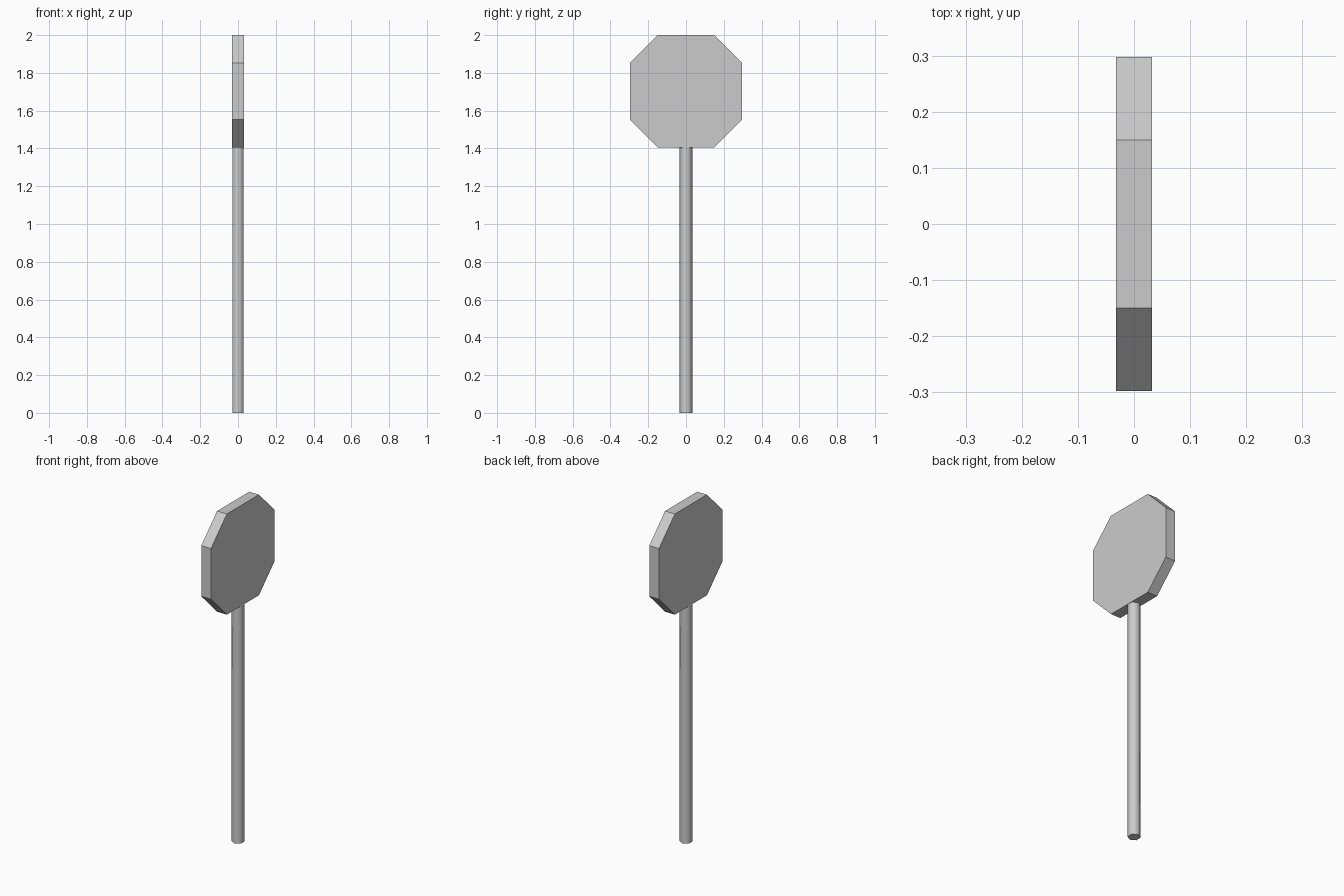
import bpy
import math

if "Cube" in bpy.data.objects:
    bpy.data.objects.remove(bpy.data.objects["Cube"])


def prism(name, sides, radius, depth, location, rotation):
    """Upright or tilted prism with flat end caps."""
    bpy.ops.mesh.primitive_cylinder_add(vertices=sides, radius=radius, depth=depth,
                                        location=location, rotation=rotation)
    obj = bpy.context.object
    obj.name = name
    bpy.ops.object.transform_apply(location=False, rotation=True, scale=True)
    return obj


SIGN_BOTTOM, SIGN_TOP = 1.405, 2.0

# Pole: slim hexagonal post with rounded shading
pole = prism("pole", 6, 0.035, SIGN_BOTTOM, (0, 0, SIGN_BOTTOM / 2), (0, 0, 0))
bpy.ops.object.shade_smooth_by_angle(angle=math.radians(65))

# Sign board: octagonal slab facing sideways, corners cut to half the width
half = (SIGN_TOP - SIGN_BOTTOM) / 2
middle = (SIGN_TOP + SIGN_BOTTOM) / 2
corner = 0.15
outline = []
for sy, sz in ((1, 1), (-1, 1), (-1, -1), (1, -1)):
    pair = [(sy * half, sz * corner), (sy * corner, sz * half)]
    outline += pair if sy * sz > 0 else pair[::-1]
thickness = 0.032
verts = [(x, y, z) for x in (-thickness, thickness) for y, z in outline]
faces = [tuple(range(7, -1, -1)), tuple(range(8, 16))]
faces += [(i, (i + 1) % 8, (i + 1) % 8 + 8, i + 8) for i in range(8)]
mesh = bpy.data.meshes.new("sign_board")
mesh.from_pydata(verts, [], faces)
board = bpy.data.objects.new("sign_board", mesh)
board.location = (0, 0, middle)
bpy.context.collection.objects.link(board)
